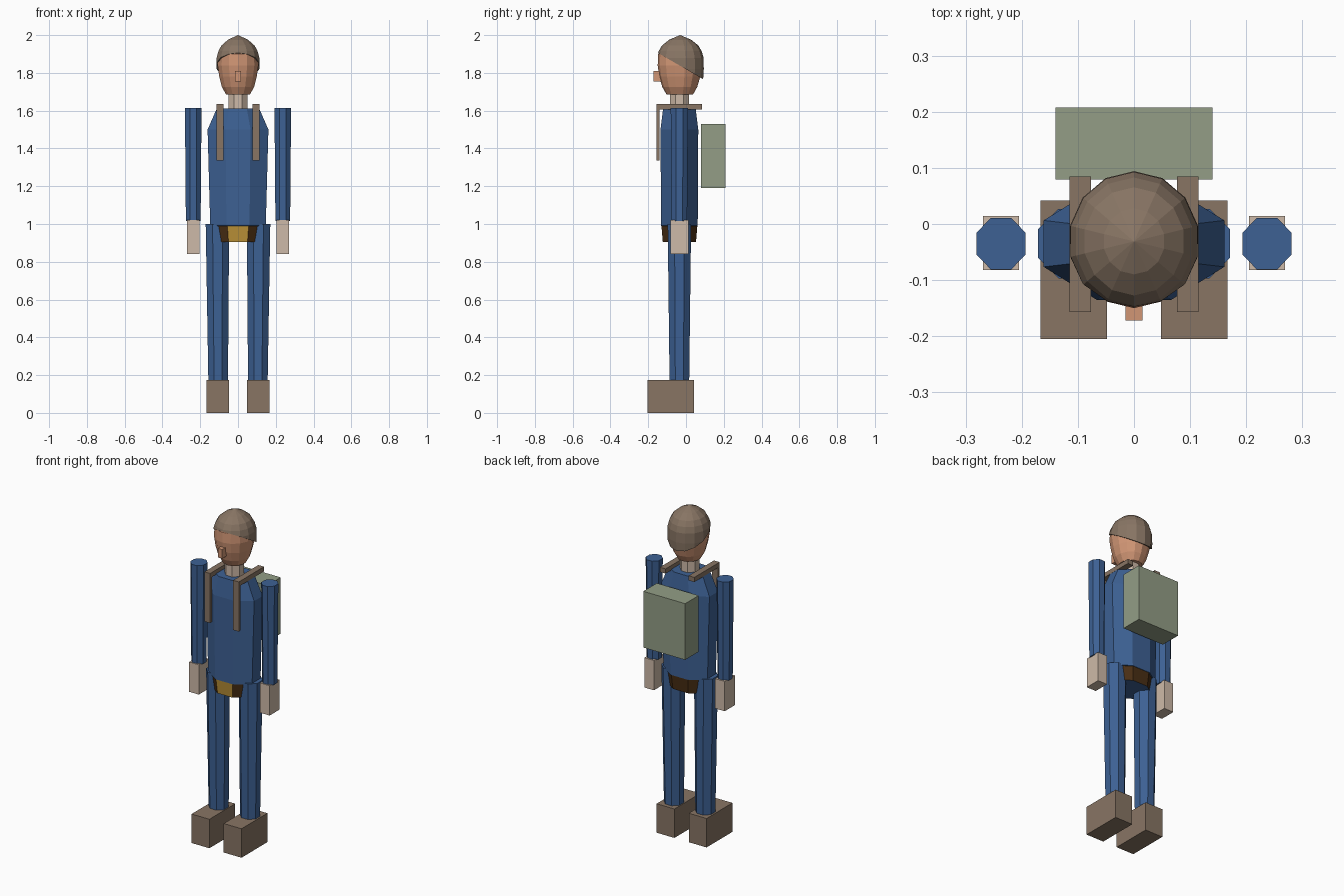
import bpy, bmesh, math
from mathutils import Vector

if "Cube" in bpy.data.objects:
    bpy.data.objects.remove(bpy.data.objects["Cube"])

CY = -0.035  # body axis depth


def material(name, rgb):
    m = bpy.data.materials.new(name)
    lin = [((c / 255 + 0.055) / 1.055) ** 2.4 for c in rgb]
    m.diffuse_color = (*lin, 1)
    m.use_nodes = True
    m.node_tree.nodes["Principled BSDF"].inputs["Base Color"].default_value = m.diffuse_color
    return m


BLUE = material("blue_cloth", (61, 97, 148))
BROWN = material("brown_leather", (136, 117, 100))
CREAM = material("pale_skin", (206, 186, 168))
SKIN = material("tan_skin", (209, 150, 117))
DARK = material("dark_belt", (74, 47, 20))
GOLD = material("gold_buckle", (188, 146, 56))
GREEN = material("green_canvas", (147, 158, 134))


def finish(name, bm, *mats):
    bmesh.ops.recalc_face_normals(bm, faces=bm.faces)
    mesh = bpy.data.meshes.new(name)
    bm.to_mesh(mesh)
    bm.free()
    for m in mats:
        mesh.materials.append(m)
    ob = bpy.data.objects.new(name, mesh)
    bpy.context.collection.objects.link(ob)
    return ob


def box(name, x, y, z, mat):
    """Box from (min, max) ranges."""
    bm = bmesh.new()
    bmesh.ops.create_cube(bm, size=1)
    for v in bm.verts:
        v.co = [r[0] + (c + 0.5) * (r[1] - r[0]) for c, r in zip(v.co, (x, y, z))]
    return finish(name, bm, mat)


def loft(rings, sides, cx=0, cy=CY):
    """Stack of flat-sided rings given as (z, half width x, half depth y, [centre x])."""
    bm = bmesh.new()
    k = 1 / math.cos(math.pi / sides)
    loops = []
    for z, rx, ry, *c in rings:
        x0 = c[0] if c else cx
        loops.append([bm.verts.new((x0 + rx * k * math.cos((i + 0.5) * math.tau / sides),
                                    cy + ry * k * math.sin((i + 0.5) * math.tau / sides), z))
                      for i in range(sides)])
    for a, b in zip(loops, loops[1:]):
        for i in range(sides):
            j = (i + 1) % sides
            bm.faces.new((a[i], a[j], b[j], b[i]))
    bm.faces.new(loops[0][::-1])
    bm.faces.new(loops[-1])
    return bm


# torso with belt band and buckle on its lowest ring
bm = loft([(0.905, 0.122, 0.088), (0.99, 0.135, 0.095), (0.991, 0.147, 0.097),
           (1.5, 0.161, 0.1), (1.612, 0.112, 0.086)], 8)
bm.normal_update()
for f in bm.faces:
    c = f.calc_center_median()
    if 0.91 < c.z < 0.98:
        f.material_index = 2 if f.normal.y < -0.9 else 1
finish("torso", bm, BLUE, DARK, GOLD)

# limbs, hands, boots and straps on both sides
for s, side in ((-1, "left"), (1, "right")):
    def span(a, b):
        return tuple(sorted((s * a, s * b)))

    finish(side + "_arm", loft([(1.015, 0.039, 0.041, s * 0.237),
                                (1.615, 0.044, 0.046, s * 0.237)], 8), BLUE)
    finish(side + "_leg", loft([(0.17, 0.052, 0.052, s * 0.105),
                                (1.0, 0.062, 0.062, s * 0.109)], 8), BLUE)
    box(side + "_hand", span(0.205, 0.269), (-0.082, 0.014), (0.84, 1.02), CREAM)
    box(side + "_boot", span(0.048, 0.167), (-0.205, 0.042), (0, 0.175), BROWN)
    box(side + "_strap_top", span(0.077, 0.115), (-0.157, 0.085), (1.607, 1.635), BROWN)
    box(side + "_strap_front", span(0.077, 0.115), (-0.157, -0.14), (1.335, 1.63), BROWN)

# backpack
box("backpack", (-0.14, 0.14), (0.079, 0.208), (1.19, 1.53), GREEN)

# neck, head and nose
finish("neck", loft([(1.6, 0.05, 0.05), (1.7, 0.05, 0.05)], 8), CREAM)
finish("head", loft([(1.685, 0.063, 0.068), (1.725, 0.085, 0.09), (1.78, 0.099, 0.106),
                     (1.84, 0.108, 0.114), (1.9, 0.105, 0.111), (1.94, 0.07, 0.08)],
                    14, cy=-0.033), SKIN)
box("nose", (-0.015, 0.015), (-0.172, -0.12), (1.755, 1.81), SKIN)

# cap: dome cut along a plane sloping down to the back
dome = [(1.74, 0.96), (1.82, 1), (1.88, 0.99), (1.915, 0.91), (1.945, 0.77), (1.975, 0.47), (2.0, 0.01)]
bm = loft([(z, 0.114 * r, 0.122 * r) for z, r in dome], 14, cy=-0.031)
cut = bmesh.ops.bisect_plane(bm, geom=bm.verts[:] + bm.edges[:] + bm.faces[:],
                             plane_co=Vector((0, -0.152, 1.908)),
                             plane_no=Vector((0, 0.583, 1)), clear_inner=True)
edges = [e for e in cut["geom_cut"] if isinstance(e, bmesh.types.BMEdge)]
bmesh.ops.edgeloop_fill(bm, edges=edges)
finish("cap", bm, BROWN)
